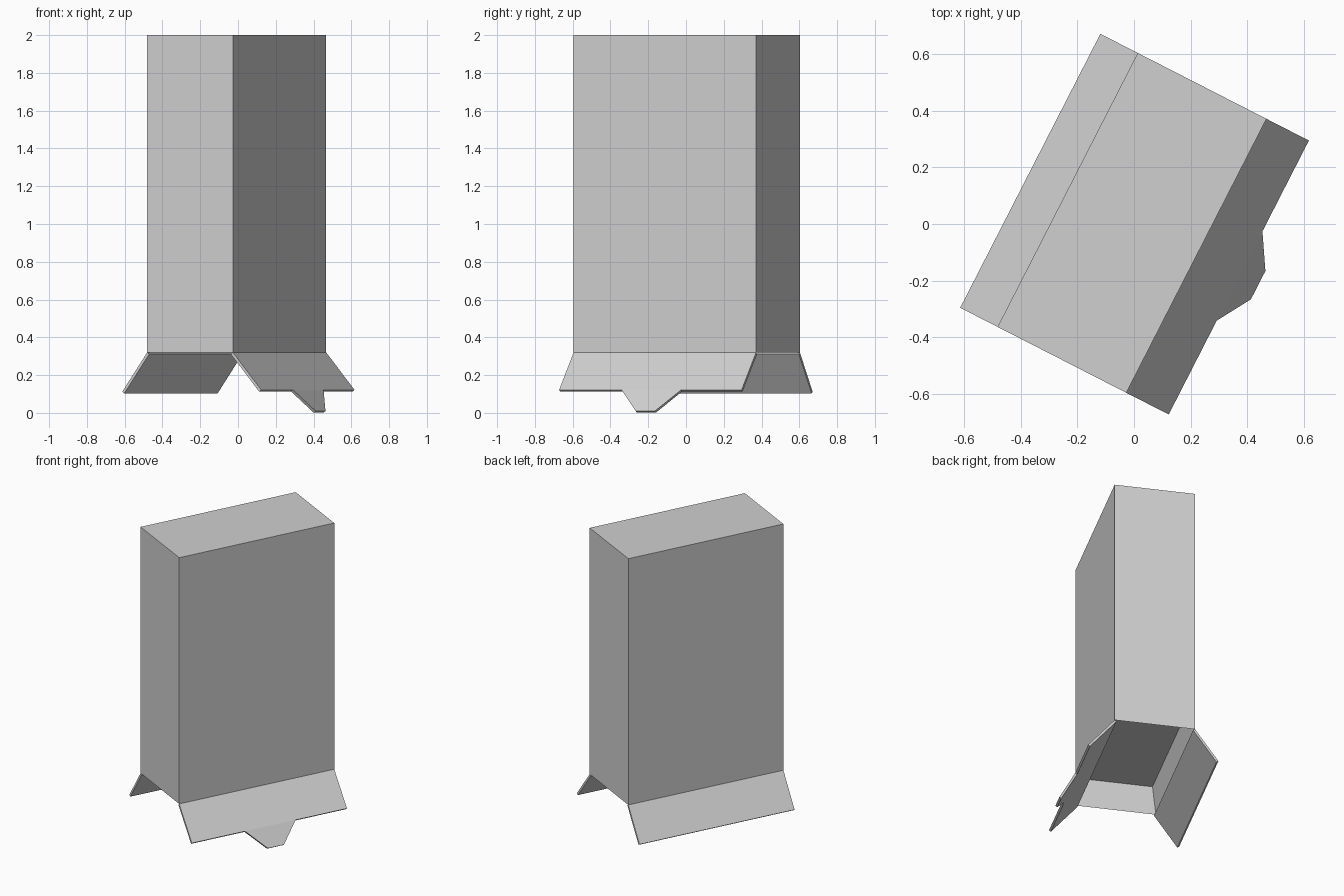
import bpy, bmesh, math
from mathutils import Matrix, Vector

old = bpy.data.objects.get("Cube")
if old:
    bpy.data.objects.remove(old, do_unlink=True)

HALF_W, HALF_L = 0.255, 0.5425
HINGE_Z, TOP_Z = 0.32, 2.0
THICK = 0.015
PLACE = Matrix.Translation((-0.007, 0.004, 0)) @ Matrix.Rotation(math.radians(-27.1), 4, 'Z')

grey = bpy.data.materials.new("light_grey")
grey.use_nodes = True
colour = (0.63, 0.63, 0.63, 1)
grey.diffuse_color = colour
grey.node_tree.nodes["Principled BSDF"].inputs["Base Color"].default_value = colour


def finish(name, bm):
    """Turn a bmesh into a placed, flat-shaded object."""
    bmesh.ops.recalc_face_normals(bm, faces=bm.faces)
    mesh = bpy.data.meshes.new(name)
    bm.to_mesh(mesh)
    bm.free()
    mesh.materials.append(grey)
    ob = bpy.data.objects.new(name, mesh)
    ob.matrix_world = PLACE
    bpy.context.scene.collection.objects.link(ob)
    return ob


def slab(name, points):
    """Flat plate whose outer face is given, thickened towards the inside."""
    bm = bmesh.new()
    face = bm.faces.new([bm.verts.new(p) for p in points])
    face.normal_update()
    inward = -face.normal if face.normal.z > 0 else face.normal.copy()
    extruded = bmesh.ops.extrude_face_region(bm, geom=[face], use_keep_orig=True)
    moved = [v for v in extruded["geom"] if isinstance(v, bmesh.types.BMVert)]
    bmesh.ops.translate(bm, verts=moved, vec=inward * THICK)
    return finish(name, bm)


def flap(name, side, reach, low_z):
    """Sloping plate hinged on a long bottom edge of the body."""
    hinge, edge = side * HALF_W, side * (HALF_W + reach)
    return slab(name, [(hinge, -HALF_L, HINGE_Z), (edge, -HALF_L, low_z),
                       (edge, HALF_L, low_z), (hinge, HALF_L, HINGE_Z)])


# Body with a tapered recess in its underside
bm = bmesh.new()
bmesh.ops.create_cube(bm, size=1)
bmesh.ops.scale(bm, verts=bm.verts, vec=(2 * HALF_W, 2 * HALF_L, TOP_Z - HINGE_Z))
bmesh.ops.translate(bm, verts=bm.verts, vec=(0, 0, (TOP_Z + HINGE_Z) / 2))
bm.normal_update()
bottom = min(bm.faces, key=lambda f: f.calc_center_median().z)
bmesh.ops.inset_region(bm, faces=[bottom], thickness=0.04)
bmesh.ops.translate(bm, verts=bottom.verts, vec=(0, 0, 0.18))
finish("body", bm)

# Flaps on both long sides
flap("plain_flap", -1, 0.148, 0.112)
flap("tabbed_flap", 1, 0.168, 0.122)

# Tab hanging from the flap edge, bent slightly steeper
root, tip = HALF_W + 0.168, HALF_W + 0.241
slab("tab", [(root, -0.171, 0.122), (tip, -0.049, 0.009),
             (tip, 0.063, 0.009), (root, 0.183, 0.122)])
